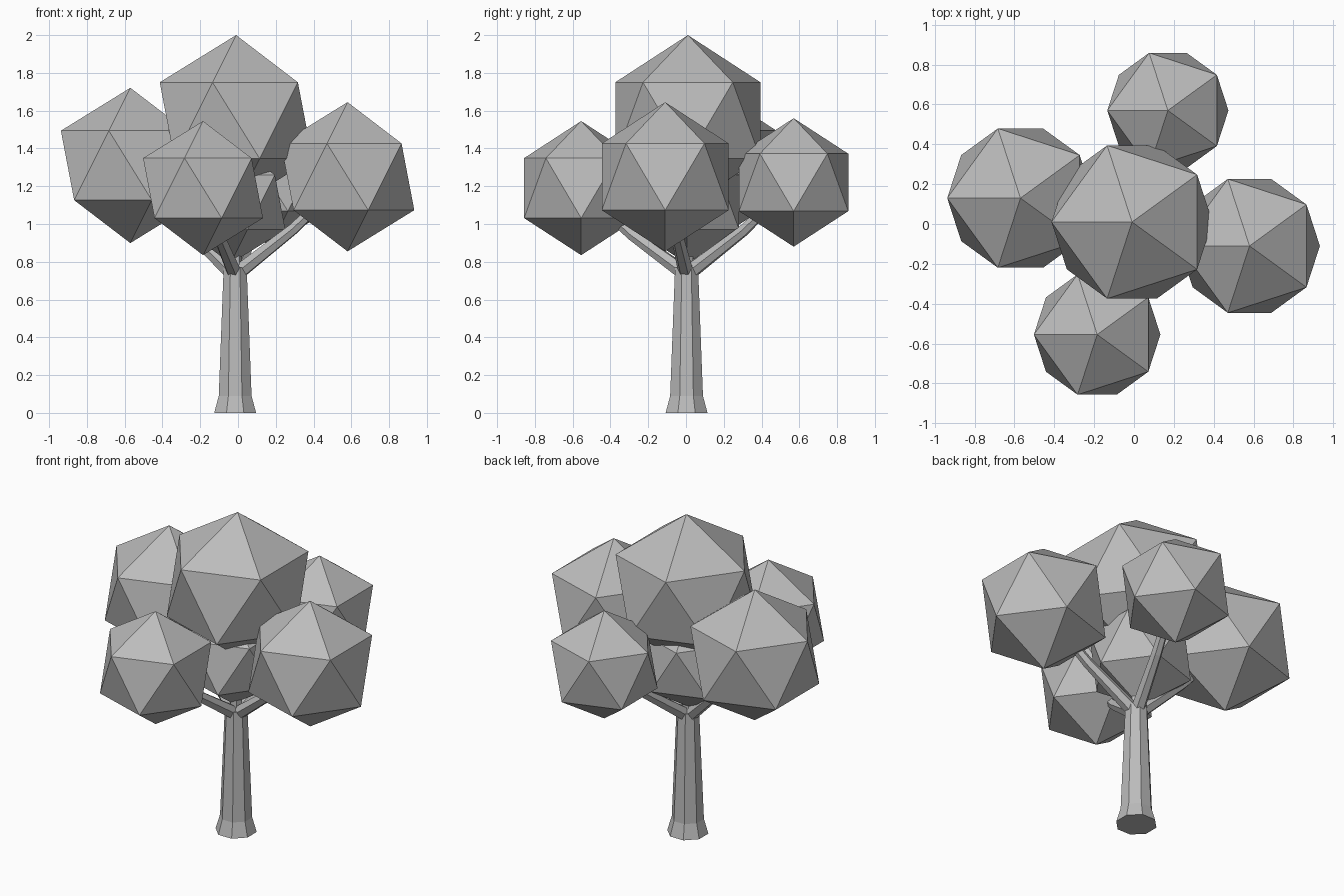
import bpy, bmesh, math
from mathutils import Vector, Matrix

cube = bpy.data.objects.get("Cube")
if cube:
    bpy.data.objects.remove(cube, do_unlink=True)

grey = bpy.data.materials.new("plain_grey")
grey.use_nodes = True
COLOUR = (0.5, 0.5, 0.5, 1)
grey.diffuse_color = COLOUR
grey.node_tree.nodes["Principled BSDF"].inputs["Base Color"].default_value = COLOUR


def finish(name, bm):
    """Turn a bmesh into a flat-shaded object."""
    bmesh.ops.recalc_face_normals(bm, faces=bm.faces)
    mesh = bpy.data.meshes.new(name)
    bm.to_mesh(mesh)
    bm.free()
    mesh.materials.append(grey)
    obj = bpy.data.objects.new(name, mesh)
    bpy.context.collection.objects.link(obj)
    return obj


def tube(name, path, radii, sides, turn=0.0):
    """Loft a closed faceted tube through the path points."""
    bm = bmesh.new()
    rings = []
    for i, (point, radius) in enumerate(zip(path, radii)):
        along = path[min(i + 1, len(path) - 1)] - path[max(i - 1, 0)]
        spin = along.to_track_quat('Z', 'Y')
        ring = []
        for k in range(sides):
            a = math.tau * k / sides + turn
            offset = Vector((math.cos(a), math.sin(a), 0)) * radius
            ring.append(bm.verts.new(point + spin @ offset))
        rings.append(ring)
    for low, high in zip(rings, rings[1:]):
        for k in range(sides):
            n = (k + 1) % sides
            bm.faces.new((low[k], low[n], high[n], high[k]))
    bm.faces.new(rings[0][::-1])
    bm.faces.new(rings[-1])
    return finish(name, bm)


def foliage(name, centre, radius):
    """Icosahedral leaf clump with one upper-ring corner towards -x."""
    bm = bmesh.new()
    place = Matrix.Translation(centre) @ Matrix.Rotation(math.pi, 4, 'Z')
    bmesh.ops.create_icosphere(bm, subdivisions=1, radius=radius, matrix=place)
    return finish(name, bm)


# Trunk with a flared foot
AXIS = Vector((-0.015, 0.003, 0))
heights = (0, 0.09, 0.77)
tube("trunk", [AXIS + Vector((0, 0, z)) for z in heights],
     (0.12, 0.094, 0.066), 8, math.pi / 8)

# Leaf clumps: name, centre, radius
outer = {
    "left": (Vector((0.58, -0.11, 1.25)), 0.395),
    "right": (Vector((-0.57, 0.13, 1.31)), 0.411),
    "front": (Vector((-0.185, -0.555, 1.19)), 0.355),
    "back": (Vector((0.17, 0.57, 1.22)), 0.34),
}
foliage("top_foliage", Vector((-0.01, 0.01, 1.548)), 0.452)
foliage("inner_foliage", Vector((-0.04, 0.005, 1.115)), 0.325)
stub = AXIS + Vector((0, 0, 0.74))
tube("middle_branch", [stub, Vector((-0.02, 0.005, 1.2))], (0.04, 0.025), 6)

# Outer clumps, each carried by a slightly sagging branch
for side, (centre, radius) in outer.items():
    foliage(side + "_foliage", centre, radius)
    outward = centre - AXIS
    outward.z = 0
    start = AXIS + outward.normalized() * 0.025 + Vector((0, 0, 0.75))
    middle = start.lerp(centre, 0.5) - Vector((0, 0, 0.025))
    tube(side + "_branch", [start, middle, centre], (0.042, 0.032, 0.022), 6)
